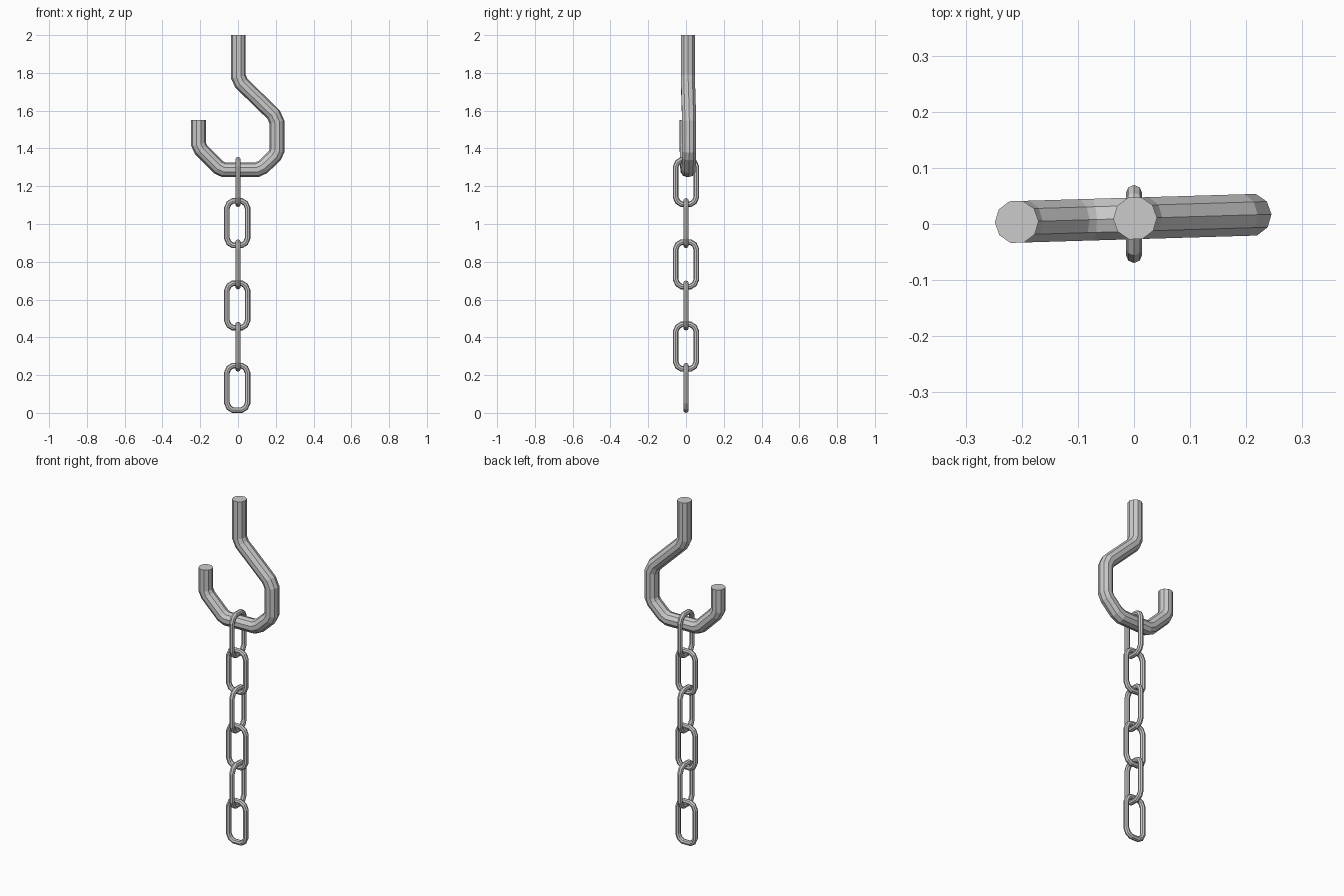
import bpy, bmesh, math
from mathutils import Vector

if "Cube" in bpy.data.objects:
    bpy.data.objects.remove(bpy.data.objects["Cube"])


def tube(name, path, radius, sides, closed, normal, place):
    """Sweep a polygon along a planar (u, z) path with mitred corners."""
    n = len(path)
    pts = [place(u, z) for u, z in path]
    normal = Vector(normal).normalized()
    bm = bmesh.new()
    rings = []
    for i, p in enumerate(pts):
        d_in = p - pts[i - 1] if closed or i > 0 else pts[1] - p
        d_out = pts[(i + 1) % n] - p if closed or i < n - 1 else d_in
        d_in, d_out = d_in.normalized(), d_out.normalized()
        tangent = (d_in + d_out).normalized()
        side = normal.cross(tangent) / tangent.dot(d_in)
        rings.append([bm.verts.new(p + radius * (math.cos(a) * side + math.sin(a) * normal))
                      for a in (2 * math.pi * k / sides for k in range(sides))])
    for i in range(n if closed else n - 1):
        a, b = rings[i], rings[(i + 1) % n]
        for k in range(sides):
            m = (k + 1) % sides
            bm.faces.new((a[k], a[m], b[m], b[k]))
    if not closed:
        bm.faces.new(rings[0])
        bm.faces.new(rings[-1])
    bmesh.ops.recalc_face_normals(bm, faces=bm.faces)
    mesh = bpy.data.meshes.new(name)
    bm.to_mesh(mesh)
    bm.free()
    obj = bpy.data.objects.new(name, mesh)
    bpy.context.collection.objects.link(obj)
    return obj


# hook, turned very slightly about the vertical
hook_path = [(0.002, 2.0), (0.002, 1.78), (0.018, 1.745), (0.188, 1.58), (0.206, 1.54),
             (0.206, 1.387), (0.193, 1.36), (0.132, 1.302), (0.10, 1.287),
             (-0.075, 1.287), (-0.102, 1.30), (-0.195, 1.393), (-0.209, 1.422),
             (-0.209, 1.55)]
tube("hook", hook_path, 0.039, 10, False, (-0.03, 1, 0),
     lambda u, z: Vector((u, 0.010 + 0.03 * u, z)))

# chain links, alternating by a quarter turn
corner = [(0.055, 0.08), (0.044, 0.105), (0.023, 0.118)]
link_path = (corner + [(-u, z) for u, z in reversed(corner)]
             + [(-u, -z) for u, z in corner] + [(u, -z) for u, z in reversed(corner)])
for i in range(6):
    zc = 0.1325 + 0.218 * i
    if i % 2 == 0:
        tube(f"chain_link_{i + 1}", link_path, 0.0145, 8, True, (0, 1, 0),
             lambda u, z: Vector((u - 0.004, 0, z + zc)))
    else:
        tube(f"chain_link_{i + 1}", link_path, 0.0145, 8, True, (1, 0, 0),
             lambda u, z: Vector((0, u, z + zc)))
